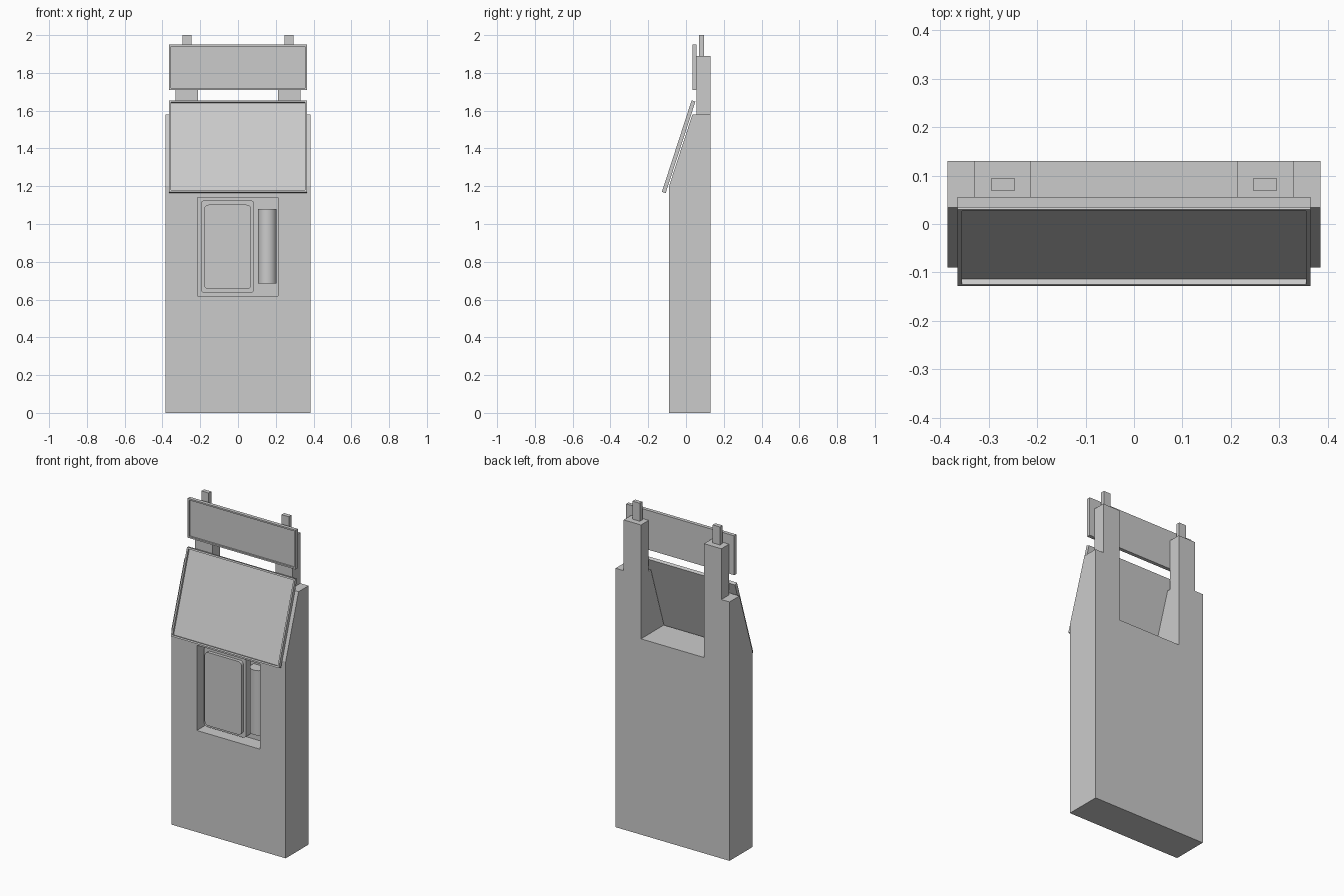
import bpy, bmesh, math
from mathutils import Matrix, Vector

if "Cube" in bpy.data.objects:
    bpy.data.objects.remove(bpy.data.objects["Cube"])


def finish(name, bm, matrix=None):
    bmesh.ops.recalc_face_normals(bm, faces=bm.faces)
    mesh = bpy.data.meshes.new(name)
    bm.to_mesh(mesh)
    bm.free()
    ob = bpy.data.objects.new(name, mesh)
    bpy.context.collection.objects.link(ob)
    if matrix:
        ob.matrix_world = matrix
    return ob


def make_box(x0, x1, y0, y1, z0, z1):
    bm = bmesh.new()
    size = Matrix.Diagonal((x1 - x0, y1 - y0, z1 - z0, 1))
    mid = Matrix.Translation(((x0 + x1) / 2, (y0 + y1) / 2, (z0 + z1) / 2))
    bmesh.ops.create_cube(bm, size=1, matrix=mid @ size)
    return bm


def box(name, *bounds):
    return finish(name, make_box(*bounds))


def prism(name, points, offset):
    """Extrude a closed outline of 3D points along offset."""
    bm = bmesh.new()
    face = bm.faces.new([bm.verts.new(p) for p in points])
    res = bmesh.ops.extrude_face_region(bm, geom=[face], use_keep_orig=True)
    verts = [g for g in res["geom"] if isinstance(g, bmesh.types.BMVert)]
    bmesh.ops.translate(bm, verts=verts, vec=offset)
    return finish(name, bm)


def framed_slab(name, width, thick, height, rim, depth, matrix):
    """Slab whose front (-y) face is sunk inside a raised rim."""
    bm = make_box(-width / 2, width / 2, -thick / 2, thick / 2, -height / 2, height / 2)
    bm.normal_update()
    front = min(bm.faces, key=lambda f: f.normal.y)
    bmesh.ops.inset_region(bm, faces=[front], thickness=rim)
    res = bmesh.ops.extrude_face_region(bm, geom=[front])
    verts = [g for g in res["geom"] if isinstance(g, bmesh.types.BMVert)]
    bmesh.ops.translate(bm, verts=verts, vec=(0, depth, 0))
    if front.is_valid:
        bmesh.ops.delete(bm, geom=[front], context='FACES_ONLY')
    return finish(name, bm, matrix)


def rounded_panel(name, x0, x1, z0, z1, y0, y1, r, seg=5):
    pts = []
    corners = [(x1 - r, z1 - r), (x0 + r, z1 - r), (x0 + r, z0 + r), (x1 - r, z0 + r)]
    for k, (cx, cz) in enumerate(corners):
        for i in range(seg + 1):
            a = math.pi / 2 * (k + i / seg)
            pts.append((cx + r * math.cos(a), y0, cz + r * math.sin(a)))
    return prism(name, pts, (0, y1 - y0, 0))


def cut(ob, cutter):
    mod = ob.modifiers.new("cut", 'BOOLEAN')
    mod.operation, mod.solver, mod.object = 'DIFFERENCE', 'EXACT', cutter
    with bpy.context.temp_override(object=ob, active_object=ob):
        bpy.ops.object.modifier_apply(modifier=mod.name)
    bpy.data.objects.remove(cutter)


# cabinet: sloped profile, rear notch behind the screen, front recess
profile = [(-0.09, 0), (0.13, 0), (0.13, 1.58), (0.034, 1.58), (-0.09, 1.2)]
cabinet = prism("cabinet", [(-0.385, y, z) for y, z in profile], (0.77, 0, 0))
cut(cabinet, box("notch_cutter", -0.213, 0.213, -0.3, 0.3, 1.195, 2))
cut(cabinet, box("recess_cutter", -0.215, 0.212, -0.3, 0.0, 0.62, 1.14))

# uprights and pegs
for side, s in (("left", -1), ("right", 1)):
    a, b = sorted((s * 0.213, s * 0.33))
    box(side + "_post", a, b, 0.056, 0.13, 1.58, 1.89)
    a, b = sorted((s * 0.246, s * 0.295))
    box(side + "_peg", a, b, 0.069, 0.094, 1.89, 2.0)

# header sign and tilted screen
framed_slab("header_sign", 0.73, 0.022, 0.24, 0.013, 0.01,
            Matrix.Translation((0, 0.045, 1.83)))
framed_slab("tilted_screen", 0.73, 0.021, 0.51, 0.014, 0.012,
            Matrix.Translation((0, -0.039, 1.409)) @ Matrix.Rotation(math.radians(-18), 4, 'X'))

# recess contents: stepped rounded panel and upright roller
rounded_panel("panel_base", -0.197, 0.086, 0.635, 1.125, -0.045, 0.0, 0.02)
rounded_panel("panel_face", -0.18, 0.07, 0.655, 1.102, -0.065, -0.045, 0.025)
arc = [(0.155 + 0.05 * math.cos(math.pi * i / 16), -0.02 - 0.05 * math.sin(math.pi * i / 16), 0.685)
       for i in range(17)]
roller = prism("roller", [(0.105, 0, 0.685)[:3], (0.205, 0, 0.685)] + arc, (0, 0, 0.395))
bpy.context.view_layer.objects.active = roller
roller.select_set(True)
bpy.ops.object.shade_smooth_by_angle(angle=math.radians(35))
